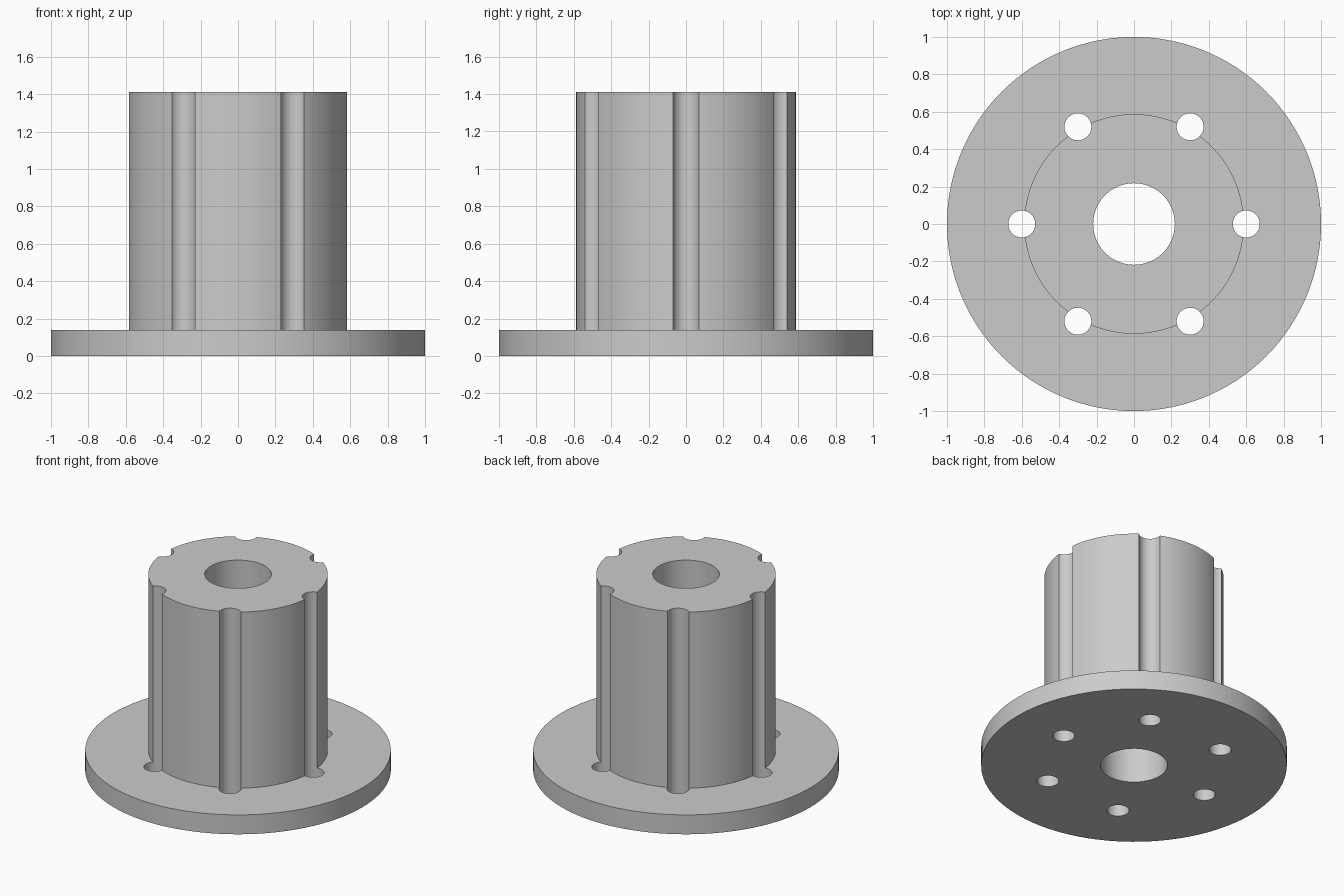
import bpy
import bmesh
from math import cos, sin, pi, radians

FLANGE_R, HUB_R, BORE_R = 1.0, 0.587, 0.218
FLANGE_H, TOTAL_H = 0.14, 1.412
HOLE_R, HOLE_RING, HOLES = 0.072, 0.6, 6
SIDES = 128

cube = bpy.data.objects.get("Cube")
if cube:
    bpy.data.objects.remove(cube, do_unlink=True)

grey = bpy.data.materials.new("plain grey")
grey.use_nodes = True
colour = (0.6, 0.6, 0.6, 1)
grey.diffuse_color = colour
grey.node_tree.nodes["Principled BSDF"].inputs["Base Color"].default_value = colour


def add_object(name, bm):
    bmesh.ops.recalc_face_normals(bm, faces=bm.faces)
    mesh = bpy.data.meshes.new(name)
    bm.to_mesh(mesh)
    bm.free()
    mesh.materials.append(grey)
    obj = bpy.data.objects.new(name, mesh)
    bpy.context.collection.objects.link(obj)
    return obj


# Flange and bored hub: one closed profile turned around z
profile = [(BORE_R, 0), (FLANGE_R, 0), (FLANGE_R, FLANGE_H),
           (HUB_R, FLANGE_H), (HUB_R, TOTAL_H), (BORE_R, TOTAL_H)]
bm = bmesh.new()
rings = []
for i in range(SIDES):
    a = 2 * pi * i / SIDES
    rings.append([bm.verts.new((r * cos(a), r * sin(a), z)) for r, z in profile])
for i in range(SIDES):
    this, after = rings[i], rings[(i + 1) % SIDES]
    for j in range(len(profile)):
        k = (j + 1) % len(profile)
        bm.faces.new((this[j], after[j], after[k], this[k]))
hub = add_object("flanged_hub", bm)

# Ring of bolt holes that also groove the hub wall
bm = bmesh.new()
for i in range(HOLES):
    a = 2 * pi * i / HOLES
    made = bmesh.ops.create_cone(bm, cap_ends=True, segments=48, radius1=HOLE_R,
                                 radius2=HOLE_R, depth=TOTAL_H + 0.4)
    bmesh.ops.translate(bm, verts=made["verts"],
                        vec=(HOLE_RING * cos(a), HOLE_RING * sin(a), TOTAL_H / 2))
cutter = add_object("bolt_hole_cutter", bm)
cutter.hide_render = True

cut = hub.modifiers.new("bolt holes", "BOOLEAN")
cut.operation = "DIFFERENCE"
cut.solver = "EXACT"
cut.object = cutter

# Apply the cut, then smooth the round walls
bpy.ops.object.select_all(action="DESELECT")
hub.select_set(True)
bpy.context.view_layer.objects.active = hub
bpy.ops.object.modifier_apply(modifier=cut.name)
bpy.data.objects.remove(cutter, do_unlink=True)
bpy.ops.object.shade_smooth_by_angle(angle=radians(30))
